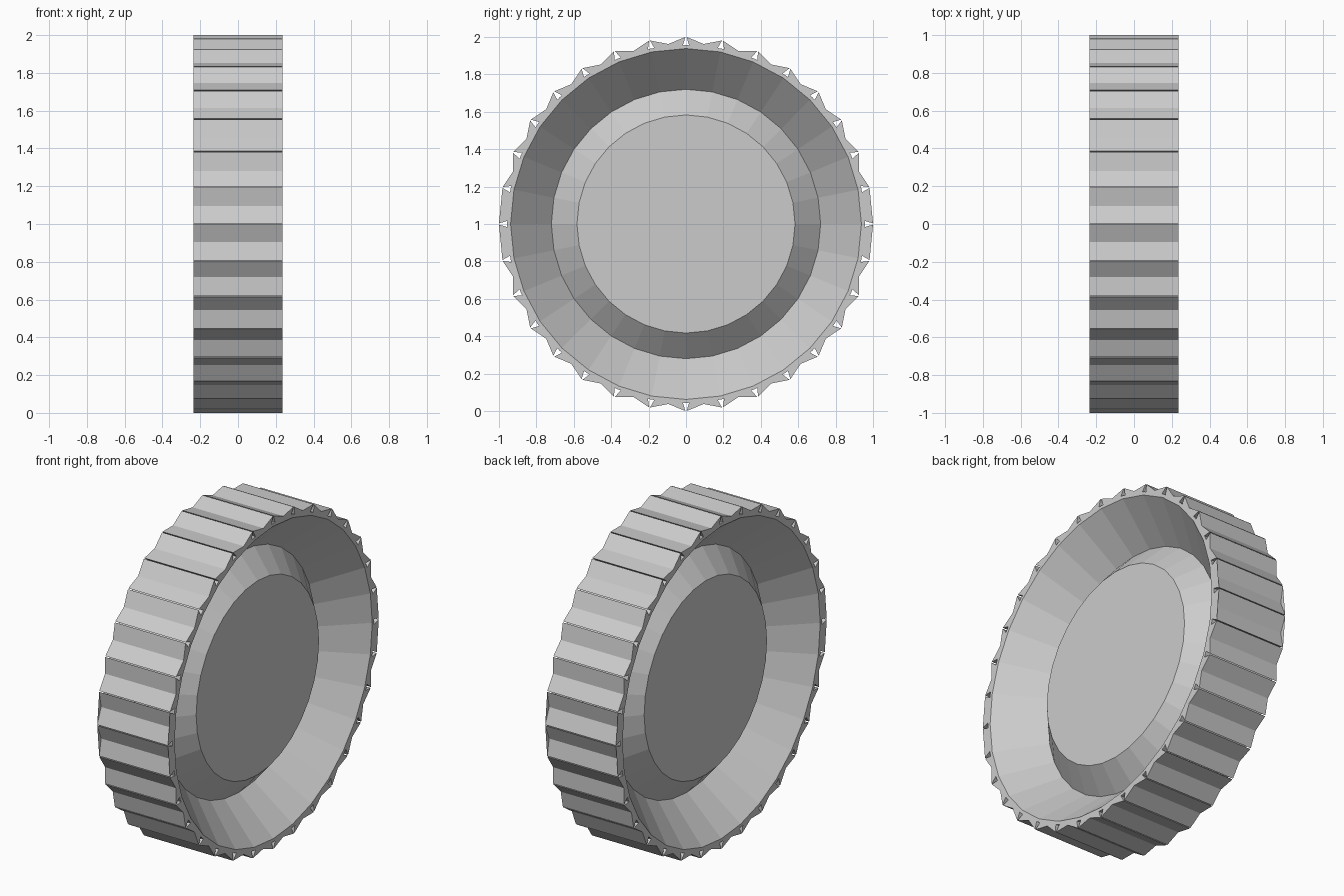
import bpy, bmesh
from math import sin, cos, pi

if "Cube" in bpy.data.objects:
    bpy.data.objects.remove(bpy.data.objects["Cube"])

N = 32          # segments round the wheel
HALF = 0.235    # half width
CZ = 1.0        # axle height
STEP = 2 * pi / N


def point(r, a, x):
    return (x, r * sin(a), CZ + r * cos(a))


def finish(bm, name):
    bmesh.ops.recalc_face_normals(bm, faces=bm.faces)
    mesh = bpy.data.meshes.new(name)
    bm.to_mesh(mesh)
    bm.free()
    obj = bpy.data.objects.new(name, mesh)
    bpy.context.collection.objects.link(obj)
    return obj


def lathe(name, profile, sides):
    """Revolve (radius, x) points round the axle and cap both ends."""
    bm = bmesh.new()
    rings = [[bm.verts.new(point(r, 2 * pi * i / sides, x)) for i in range(sides)]
             for r, x in profile]
    for a, b in zip(rings, rings[1:]):
        for i in range(sides):
            j = (i + 1) % sides
            bm.faces.new((a[i], a[j], b[j], b[i]))
    bm.faces.new(rings[0])
    bm.faces.new(rings[-1])
    return finish(bm, name)


# Dished wheel with a raised hub on both sides
half = [(0.583, 0.13), (0.72, 0.008), (0.938, HALF), (0.957, HALF)]
lathe("wheel_body", half + [(r, -x) for r, x in reversed(half)], N)

# Tread: plates with a shallow valley, flared ends and a narrow gap between
section = [(-0.078, 0.95), (-0.0955, 1.0), (0, 0.967), (0.0955, 1.0), (0.078, 0.95)]
bm = bmesh.new()
for k in range(N):
    mid = (k + 0.5) * STEP
    ends = [[bm.verts.new(point(r, mid + t, x)) for t, r in section]
            for x in (-HALF, HALF)]
    for i in range(len(section)):
        j = (i + 1) % len(section)
        bm.faces.new((ends[0][i], ends[0][j], ends[1][j], ends[1][i]))
    for e in ends:
        bm.faces.new(e)
bmesh.ops.triangulate(bm, faces=[f for f in bm.faces if len(f.verts) > 4])
finish(bm, "tread_plates")
